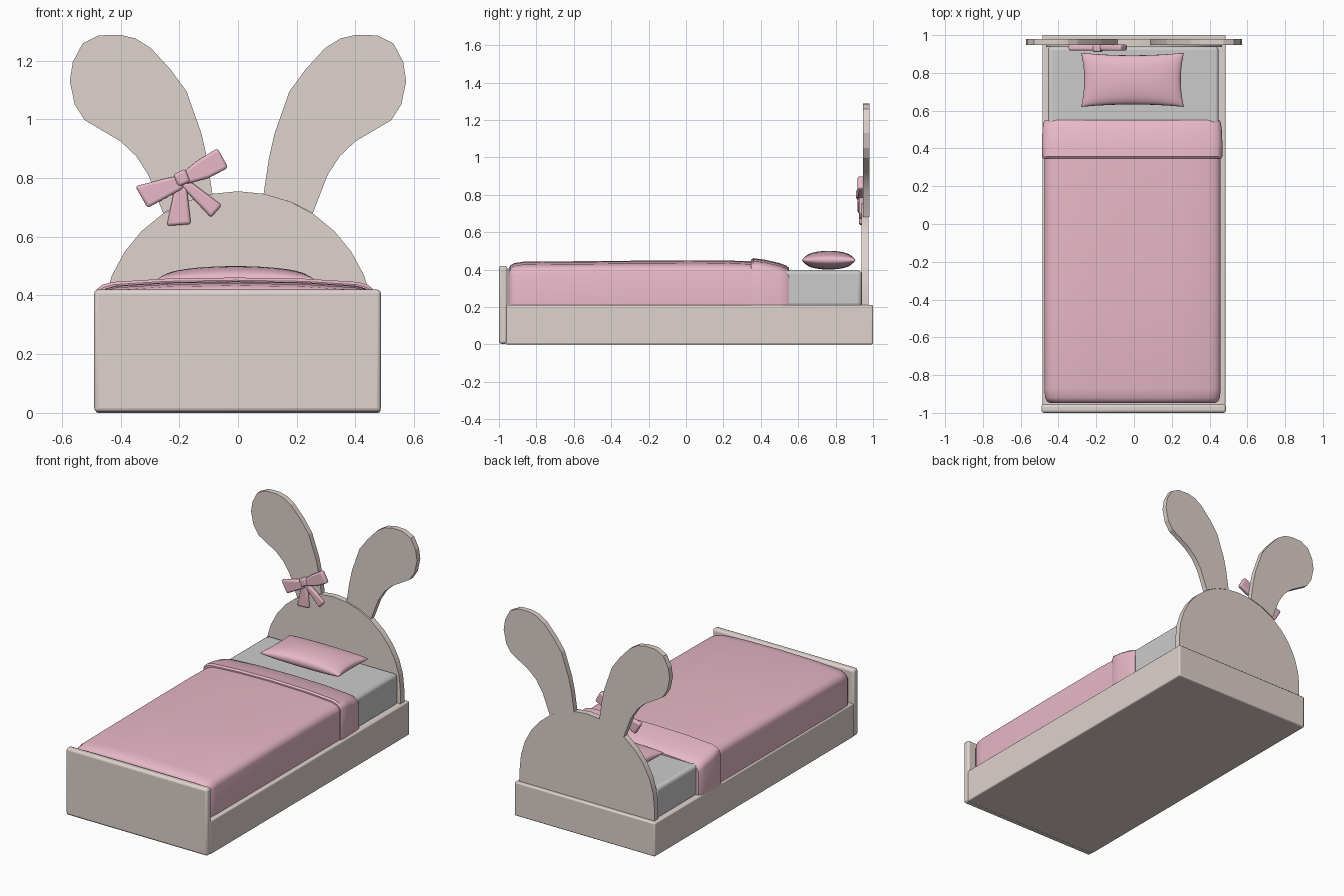
import bpy, bmesh, math
from mathutils import Vector

if "Cube" in bpy.data.objects:
    bpy.data.objects.remove(bpy.data.objects["Cube"])


def material(name, rgb):
    m = bpy.data.materials.new(name)
    m.diffuse_color = (*rgb, 1)
    m.use_nodes = True
    m.node_tree.nodes["Principled BSDF"].inputs["Base Color"].default_value = m.diffuse_color
    return m


CREAM = material("cream", (0.74, 0.65, 0.61))
PINK = material("pink", (0.80, 0.48, 0.57))


def finish(name, bm, mat=None, bevel=0, segments=3, angle=35):
    bmesh.ops.recalc_face_normals(bm, faces=bm.faces)
    me = bpy.data.meshes.new(name)
    bm.to_mesh(me)
    bm.free()
    ob = bpy.data.objects.new(name, me)
    bpy.context.collection.objects.link(ob)
    if mat:
        me.materials.append(mat)
    if bevel:
        b = ob.modifiers.new("bevel", "BEVEL")
        b.width, b.segments, b.limit_method = bevel, segments, "ANGLE"
    bpy.ops.object.select_all(action="DESELECT")
    bpy.context.view_layer.objects.active = ob
    ob.select_set(True)
    bpy.ops.object.shade_smooth_by_angle(angle=math.radians(angle))
    return ob


def box(name, lo, hi, mat=None, bevel=0):
    bm = bmesh.new()
    bmesh.ops.create_cube(bm, size=1)
    for v in bm.verts:
        v.co = Vector([(a + b) / 2 + c * (b - a) for a, b, c in zip(lo, hi, v.co)])
    return finish(name, bm, mat, bevel)


def plate(name, outline, y0, y1, mat, bevel=0, angle=15):
    # x-z outline extruded along y
    bm = bmesh.new()
    face = bm.faces.new([bm.verts.new((x, y0, z)) for x, z in outline])
    new = bmesh.ops.extrude_face_region(bm, geom=[face])["geom"]
    bmesh.ops.translate(bm, vec=(0, y1 - y0, 0),
                        verts=[g for g in new if isinstance(g, bmesh.types.BMVert)])
    return finish(name, bm, mat, bevel, 3, angle)


def cover(name, rings, bottom, dx, mat):
    # draped cloth: domed sections (y, half width, top z) lofted along y
    bm = bmesh.new()
    loops = []
    for y, w, top in rings:
        half = [(w, bottom), (w, top - 0.06), (w - 0.007, top - 0.04),
                (w - 0.025, top - 0.025), (w - 0.06, top - 0.015), (w * 0.5, top - 0.004)]
        sec = half + [(0, top)] + [(-x, z) for x, z in reversed(half)]
        loops.append([bm.verts.new((x + dx, y, z)) for x, z in sec])
    for a, b in zip(loops, loops[1:]):
        for i in range(len(a)):
            j = (i + 1) % len(a)
            bm.faces.new((a[i], a[j], b[j], b[i]))
    bm.faces.new(loops[0])
    bm.faces.new(loops[-1])
    return finish(name, bm, mat, angle=40)


# Bed frame, footboard, mattress
box("bed_frame", (-0.485, -0.965, 0), (0.485, 1.0, 0.21), CREAM, 0.008)
box("footboard", (-0.49, -1.0, 0.003), (0.487, -0.955, 0.42), CREAM, 0.014)
box("mattress", (-0.455, -0.94, 0.2), (0.448, 0.94, 0.395), None, 0.02)

# Rounded headboard
arc = [(0.465 * math.cos(math.pi * i / 16), 0.29 + 0.465 * math.sin(math.pi * i / 16))
       for i in range(17)]
plate("headboard", arc + [(-0.465, 0.2), (0.465, 0.2)], 0.938, 0.976, CREAM)

# Ears, mirrored left and right
ear = [(0.087, 0.745), (0.105, 0.865), (0.124, 0.95), (0.175, 1.095), (0.23, 1.17),
       (0.298, 1.244), (0.35, 1.276), (0.403, 1.288), (0.474, 1.286), (0.53, 1.258),
       (0.563, 1.195), (0.573, 1.13), (0.556, 1.05), (0.522, 0.997), (0.40, 0.925),
       (0.347, 0.875), (0.305, 0.81), (0.255, 0.68), (0.178, 0.72)]
for side, s in (("left", -1), ("right", 1)):
    plate(side + "_ear", [(s * x, z) for x, z in ear], 0.947, 0.98, CREAM)

# Blanket and its folded-over top
cover("blanket", [(-0.948, 0.435, 0.405), (-0.94, 0.452, 0.422), (-0.92, 0.463, 0.434),
                  (-0.87, 0.467, 0.442), (-0.3, 0.467, 0.447), (0.2, 0.467, 0.449),
                  (0.42, 0.467, 0.442)], 0.205, -0.008, PINK)
cover("blanket_fold", [(0.348, 0.474, 0.452), (0.358, 0.478, 0.461), (0.42, 0.478, 0.453),
                       (0.5, 0.475, 0.435), (0.535, 0.47, 0.422), (0.55, 0.462, 0.41)],
      0.205, -0.01, PINK)

# Pillow: two puffed grids joined along a pinched rim
bm = bmesh.new()
for s in (-1, 1):
    geo = bmesh.ops.create_grid(bm, x_segments=24, y_segments=16, size=1)
    for v in geo["verts"]:
        u, w = math.sin(v.co.x * math.pi / 2), math.sin(v.co.y * math.pi / 2)
        puff = (max(0, 1 - u * u) * max(0, 1 - w * w)) ** 0.38
        v.co = (-0.008 + 0.272 * u * (1 - 0.06 * (1 - w * w)),
                0.763 + 0.143 * w * (1 - 0.09 * (1 - u * u)),
                0.45 + s * 0.05 * puff)
bmesh.ops.remove_doubles(bm, verts=bm.verts, dist=1e-5)
finish("pillow", bm, PINK, angle=80)

# Bow on the left ear
bow = {
    "bow_loop_left": [(-0.35, 0.772), (-0.308, 0.698), (-0.185, 0.765), (-0.197, 0.81), (-0.25, 0.798)],
    "bow_loop_right": [(-0.195, 0.812), (-0.145, 0.855), (-0.07, 0.902), (-0.033, 0.835), (-0.1, 0.80), (-0.18, 0.778)],
    "bow_tail_left": [(-0.215, 0.77), (-0.243, 0.637), (-0.16, 0.643), (-0.175, 0.77)],
    "bow_tail_right": [(-0.195, 0.775), (-0.092, 0.665), (-0.055, 0.708), (-0.165, 0.79)],
    "bow_knot": [(-0.221, 0.812), (-0.203, 0.77), (-0.162, 0.788), (-0.18, 0.832)],
}
for name, pts in bow.items():
    front = 0.91 if "knot" in name else 0.918 if "loop" in name else 0.925
    plate(name, pts, front, 0.95, PINK, 0.01, 40)
